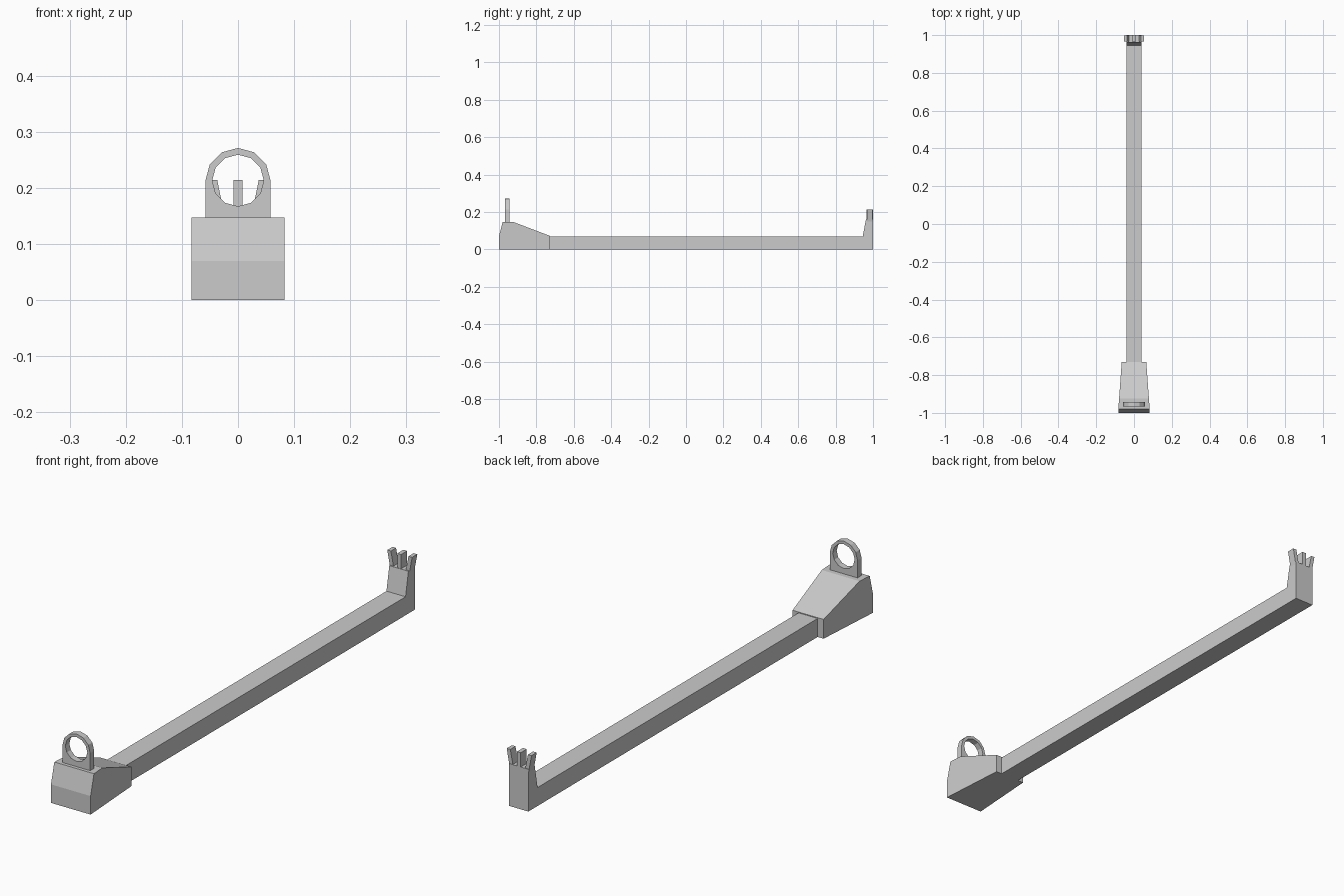
import bpy, bmesh, math

cube = bpy.data.objects.get("Cube")
if cube:
    bpy.data.objects.remove(cube, do_unlink=True)

grey = bpy.data.materials.new("plain grey")
grey.use_nodes = True
grey.diffuse_color = (0.6, 0.6, 0.6, 1)
grey.node_tree.nodes["Principled BSDF"].inputs["Base Color"].default_value = (0.6, 0.6, 0.6, 1)


def finish(name, bm):
    bmesh.ops.recalc_face_normals(bm, faces=bm.faces)
    mesh = bpy.data.meshes.new(name)
    bm.to_mesh(mesh)
    bm.free()
    mesh.materials.append(grey)
    obj = bpy.data.objects.new(name, mesh)
    bpy.context.collection.objects.link(obj)
    return obj


def side_solid(name, profile, half_width):
    """Span a (y, z) side profile across x; half_width is a function of y."""
    bm = bmesh.new()
    left, right = ([bm.verts.new((s * half_width(y), y, z)) for y, z in profile] for s in (1, -1))
    bm.faces.new(left)
    bm.faces.new(right)
    n = len(profile)
    for i in range(n):
        j = (i + 1) % n
        bm.faces.new((left[i], left[j], right[j], right[i]))
    return finish(name, bm)


def prong(name, base, top, y0, y1):
    """Upright finger with x ranges given at its base and its top."""
    bm = bmesh.new()
    outline = [(base[0], 0.15), (base[1], 0.15), (top[1], 0.214), (top[0], 0.214)]
    front = bm.faces.new([bm.verts.new((x, y0, z)) for x, z in outline])
    ext = bmesh.ops.extrude_face_region(bm, geom=[front], use_keep_orig=True)
    moved = [v for v in ext["geom"] if isinstance(v, bmesh.types.BMVert)]
    bmesh.ops.translate(bm, verts=moved, vec=(0, y1 - y0, 0))
    return finish(name, bm)


# Long bar with the upright post at the rear
side_solid("bar_and_post",
           [(-0.74, 0), (1, 0), (1, 0.16), (0.962, 0.16), (0.945, 0.07), (-0.74, 0.07)],
           lambda y: 0.04)

# Tapered front block
side_solid("front_block",
           [(-1, 0), (-0.73, 0), (-0.73, 0.073), (-0.925, 0.147), (-0.98, 0.147), (-1, 0.07)],
           lambda y: 0.083 - 0.018 * (max(y, -0.98) + 0.98) / 0.25)

# Three prongs on the post
prong("middle_prong", (-0.008, 0.008), (-0.008, 0.008), 0.964, 1)
for side, s in (("left", 1), ("right", -1)):
    prong(side + "_prong", (0.024 * s, 0.04 * s), (0.037 * s, 0.052 * s), 0.967, 0.998)

# Arched lug with a twelve-sided hole
R, HOLE, MID, BASE = 0.058, 0.046, 0.213, 0.145


def outer_point(step):
    a = math.tau * step / 12
    if step <= 6:
        return R * math.cos(a), MID + R * math.sin(a)
    x = 0 if step == 9 else math.copysign(R, math.cos(a))
    return x, (MID + BASE) / 2 if step in (7, 11) else BASE


bm = bmesh.new()
loops = []
for y in (-0.967, -0.943):
    outer, inner = [], []
    for k in range(12):
        a = math.tau * k / 12
        x, z = outer_point(k)
        outer.append(bm.verts.new((x, y, z)))
        inner.append(bm.verts.new((HOLE * math.cos(a), y, MID + HOLE * math.sin(a))))
    loops.append((outer, inner))
(fo, fi), (bo, bi) = loops
for a, b in ((fo, fi), (fi, bi), (bi, bo), (bo, fo)):
    for k in range(12):
        j = (k + 1) % 12
        bm.faces.new((a[k], a[j], b[j], b[k]))
finish("ring_lug", bm)
